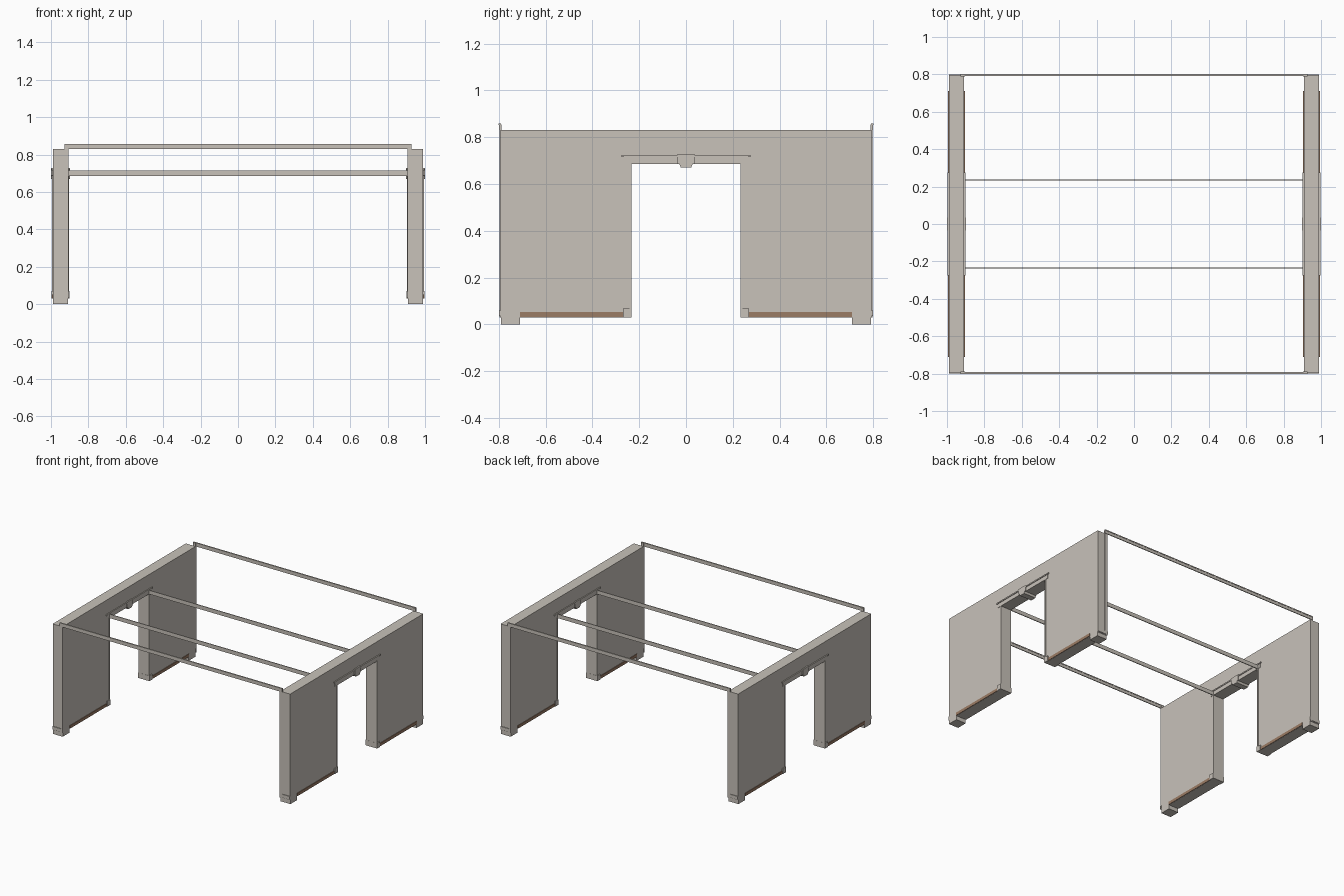
import bpy, bmesh
from mathutils import Vector

if "Cube" in bpy.data.objects:
    bpy.data.objects.remove(bpy.data.objects["Cube"], do_unlink=True)


def make_material(name, rgb):
    m = bpy.data.materials.new(name)
    m.use_nodes = True
    m.diffuse_color = (*rgb, 1)
    m.node_tree.nodes["Principled BSDF"].inputs["Base Color"].default_value = (*rgb, 1)
    return m


plaster = make_material("warm plaster", (0.58, 0.54, 0.49))
wood = make_material("brown wood", (0.33, 0.20, 0.13))


def prism(name, profile, x0, x1, mat):
    """Extrude a (y, z) outline from x0 to x1."""
    bm = bmesh.new()
    face = bm.faces.new([bm.verts.new((x0, y, z)) for y, z in profile])
    ext = bmesh.ops.extrude_face_region(bm, geom=[face])
    moved = [v for v in ext["geom"] if isinstance(v, bmesh.types.BMVert)]
    bmesh.ops.translate(bm, verts=moved, vec=Vector((x1 - x0, 0, 0)))
    bmesh.ops.recalc_face_normals(bm, faces=bm.faces)
    mesh = bpy.data.meshes.new(name)
    bm.to_mesh(mesh)
    bm.free()
    mesh.materials.append(mat)
    obj = bpy.data.objects.new(name, mesh)
    bpy.context.collection.objects.link(obj)
    return obj


def box(name, x, y, z, mat=plaster):
    x, y = sorted(x), sorted(y)
    return prism(name, [(y[0], z[0]), (y[1], z[0]), (y[1], z[1]), (y[0], z[1])],
                 x[0], x[1], mat)


def mirrored(half):
    """Complete a half outline across y = 0."""
    return half + [(-y, z) for y, z in reversed(half)]


INNER, OUTER, DOOR, END, TOP = 0.908, 0.99, 0.235, 0.79, 0.83

# Side wall outline with doorway and corner feet
wall_half = [(DOOR, 0.685), (DOOR, 0.03), (0.71, 0.03), (0.71, 0.0), (END, 0.0), (END, TOP)]
keystone = [(0.022, 0.67), (0.028, 0.685), (0.036, 0.687), (0.036, 0.728)]

for s, side in ((1, "left"), (-1, "right")):
    prism(f"{side}_wall", mirrored(wall_half), s * INNER, s * OUTER, plaster)

    # Cornice and keystone over the doorway
    box(f"{side}_door_cornice", (s * 0.901, s * 0.998), (-0.275, 0.275), (0.715, 0.724))
    box(f"{side}_door_lintel", (s * 0.905, s * 0.993), (-0.265, 0.265), (0.685, 0.716))
    prism(f"{side}_keystone", mirrored(keystone), s * 0.899, s, plaster)

    for t, end in ((1, "back"), (-1, "front")):
        tag = f"{side}_{end}"
        # Skirting boards show on both faces of the wall
        box(f"{tag}_skirting", (s * 0.904, s * 0.994), (t * 0.27, t * 0.71), (0.031, 0.053), wood)
        # Doorway casing and plinth block
        box(f"{tag}_door_casing", (s * 0.904, s * 0.994), (t * 0.233, t * 0.241), (0.03, 0.69))
        box(f"{tag}_door_plinth", (s * 0.901, s * 0.997), (t * 0.232, t * 0.268), (0.03, 0.07))
        # Trim on the end of the wall
        box(f"{tag}_end_trim", (s * 0.906, s * 0.928), (t * 0.788, t * 0.797), (0.03, 0.855))
        box(f"{tag}_end_plate", (s * 0.928, s * 0.989), (t * 0.788, t * 0.793), (0.03, TOP))
        box(f"{tag}_end_plinth", (s * 0.904, s * 0.989), (t * 0.788, t * 0.798), (0.035, 0.06))

# Rails spanning between the walls
for t, end in ((1, "back"), (-1, "front")):
    box(f"{end}_top_rail", (-0.928, 0.928), (t * 0.793, t * 0.799), (TOP, 0.855))
    box(f"{end}_rail_cap", (-0.928, 0.928), (t * 0.791, t * 0.801), (0.851, 0.858))
    box(f"{end}_inner_rail", (-0.907, 0.907), (t * 0.233, t * 0.239), (0.685, 0.714))
